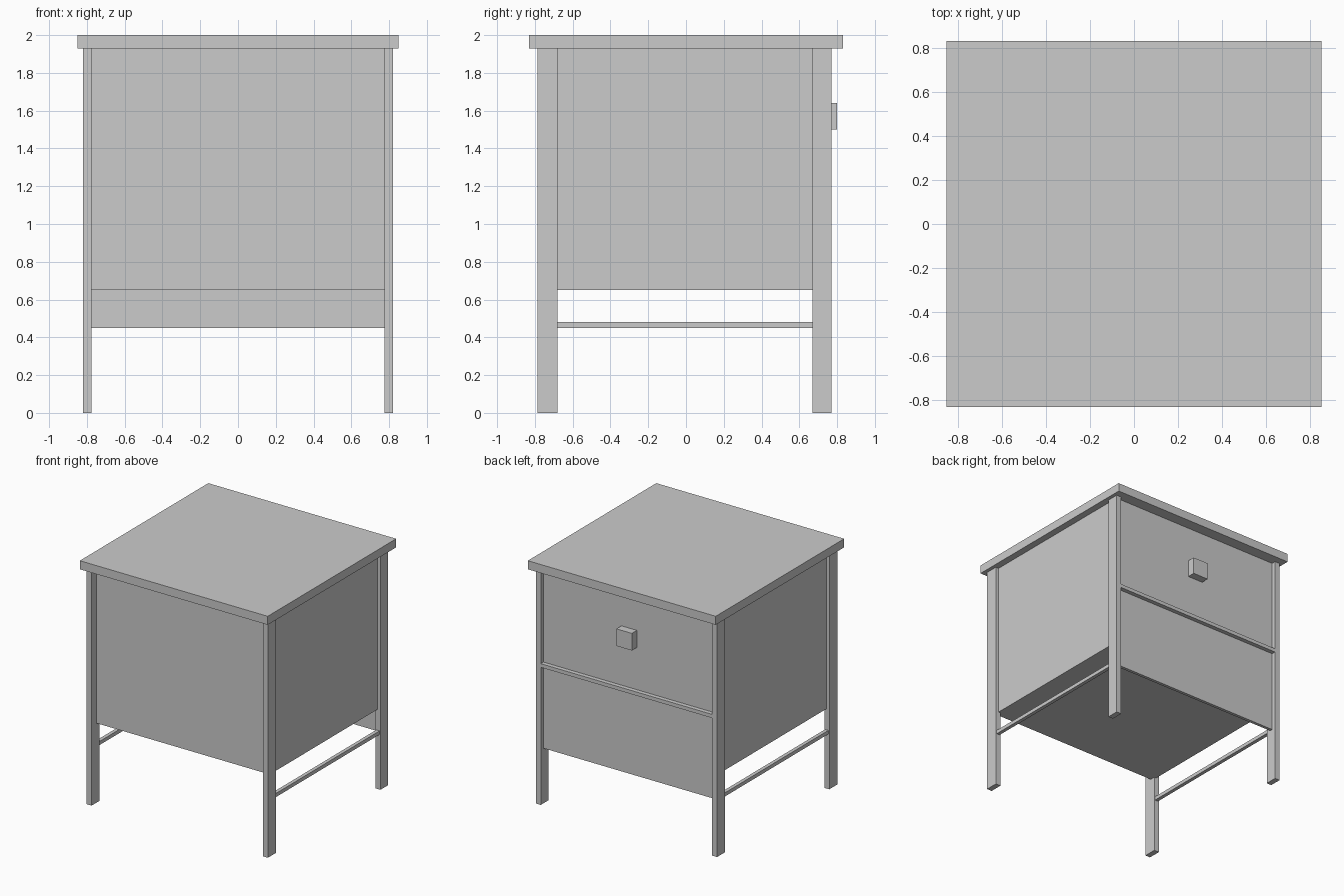
import bpy

if "Cube" in bpy.data.objects:
    bpy.data.objects.remove(bpy.data.objects["Cube"])


def box(name, x, y, z):
    """Axis-aligned box from (min, max) ranges."""
    lo, hi = zip(x, y, z)
    bpy.ops.mesh.primitive_cube_add(
        size=1, location=[(a + b) / 2 for a, b in zip(lo, hi)])
    ob = bpy.context.object
    ob.name = name
    ob.scale = [b - a for a, b in zip(lo, hi)]
    bpy.ops.object.transform_apply(location=True, rotation=False, scale=True)
    # origin sits at the world centre, so mirroring works directly
    return ob


def mirrored(name, x, y, z):
    ob = box(name, x, y, z)
    ob.modifiers.new("mirror_x", 'MIRROR').use_axis[0] = True
    return ob


INNER = (-0.775, 0.775)   # span between the legs
SIDE_Y = (-0.68, 0.67)    # span between front and back legs

# Table top
box("table_top", (-0.85, 0.85), (-0.83, 0.83), (1.93, 2.0))

# Legs, side panels and low stretchers, in left/right pairs
mirrored("front_legs", (0.775, 0.82), (-0.785, -0.68), (0, 1.93))
mirrored("back_legs", (0.775, 0.82), (0.67, 0.77), (0, 1.93))
mirrored("side_panels", (0.765, 0.793), SIDE_Y, (0.65, 1.93))
mirrored("stretchers", (0.782, 0.812), SIDE_Y, (0.45, 0.48))

# Plain panel on the -y side and cabinet floor
box("front_panel", INNER, (-0.722, -0.69), (0.65, 1.93))
box("cabinet_floor", INNER, (-0.70, 0.715), (0.65, 0.68))

# Drawer side: two recessed fronts, a rail between them and a square knob
box("upper_drawer_front", INNER, (0.71, 0.735), (1.155, 1.93))
box("lower_drawer_front", INNER, (0.71, 0.735), (0.45, 1.125))
box("drawer_rail", INNER, (0.70, 0.77), (1.125, 1.155))
box("drawer_knob", (-0.07, 0.07), (0.735, 0.80), (1.5, 1.64))
